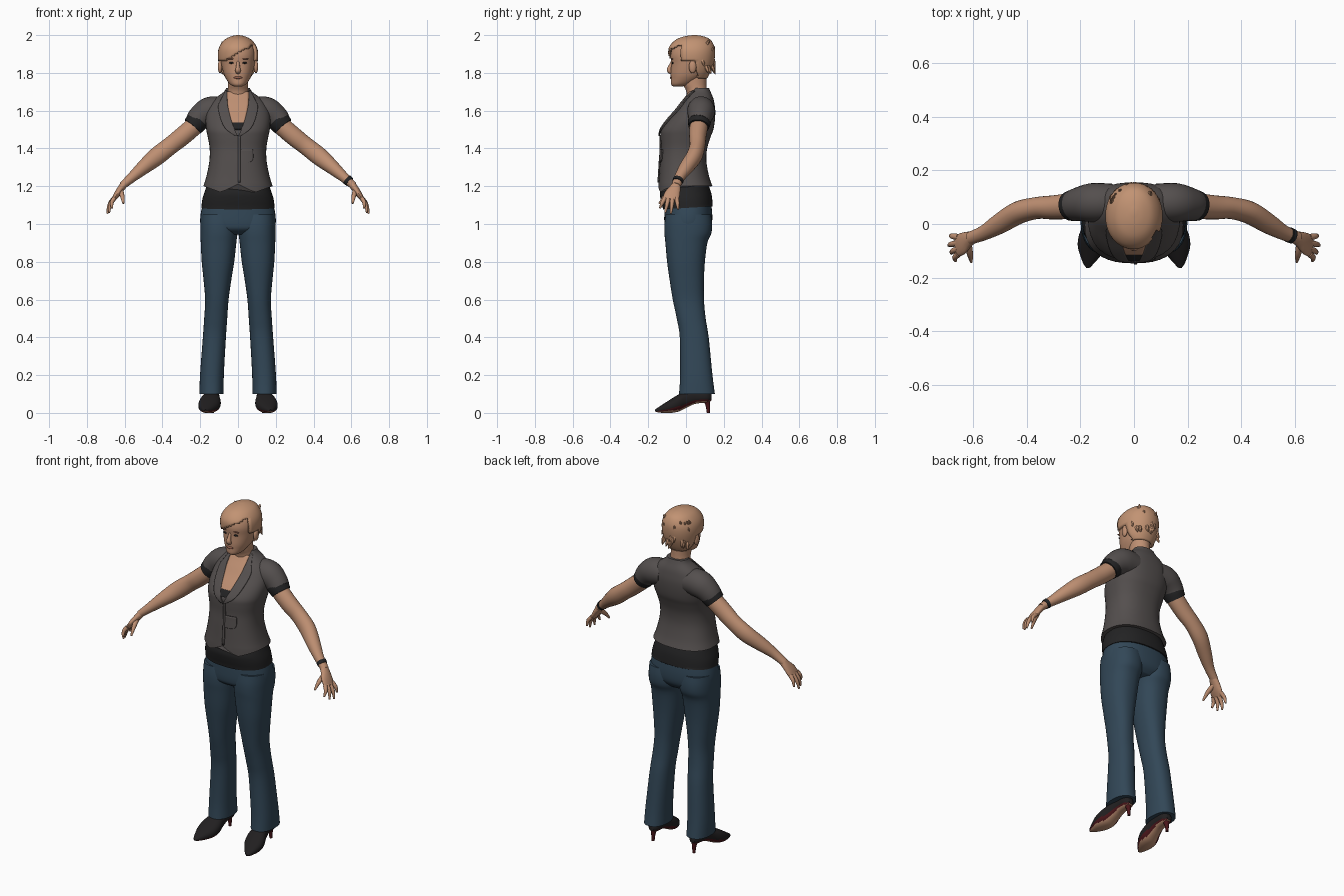
import bpy, bmesh, math, random
from mathutils import Vector

random.seed(4)


def material(name, r, g, b):
    lin = lambda c: ((c / 255 + 0.055) / 1.055) ** 2.4 if c > 10 else c / 255 / 12.92
    m = bpy.data.materials.new(name)
    m.diffuse_color = (lin(r), lin(g), lin(b), 1)
    return m


SKIN = material("skin", 190, 143, 114)
HAIR = material("hair", 194, 147, 115)
GREY = material("jacket_grey", 84, 79, 78)
DARK = material("shirt_black", 35, 35, 36)
DENIM = material("denim_blue", 50, 71, 87)
BLACK = material("shoe_black", 33, 31, 32)
RED = material("heel_dark_red", 75, 22, 26)
LIP = material("lips_and_brows", 150, 98, 80)


def smooth(rows, k=4):
    """Resample rows of numbers along a Catmull-Rom curve."""
    out = []
    for i in range(len(rows) - 1):
        p = [rows[max(0, min(len(rows) - 1, i + d))] for d in (-1, 0, 1, 2)]
        for s in range(k):
            t = s / k
            out.append([0.5 * (2 * b + (c - a) * t + (2 * a - 5 * b + 4 * c - d) * t * t
                               + (3 * b - a - 3 * c + d) * t ** 3) for a, b, c, d in zip(*p)])
    return out + [list(rows[-1])]


def ring(c, u, v, n=2.0, segs=40):
    pw = lambda q: math.copysign(abs(q) ** (2 / n), q)
    return [c + u * pw(math.cos(a)) + v * pw(math.sin(a))
            for a in (2 * math.pi * i / segs for i in range(segs))]


def finish(name, bm, mats, angle=45):
    bmesh.ops.recalc_face_normals(bm, faces=bm.faces)
    me = bpy.data.meshes.new(name)
    bm.to_mesh(me)
    bm.free()
    for m in mats:
        me.materials.append(m)
    for p in me.polygons:
        p.use_smooth = True
    me.set_sharp_from_angle(angle=math.radians(angle))
    ob = bpy.data.objects.new(name, me)
    bpy.context.collection.objects.link(ob)
    return ob


def loft(name, rings, *mats, keep=None, rule=None):
    bm = bmesh.new()
    vs = [[bm.verts.new(p) for p in r] for r in rings]
    n = len(vs[0])
    for a, b in zip(vs, vs[1:]):
        for i in range(n):
            bm.faces.new((a[i], a[(i + 1) % n], b[(i + 1) % n], b[i]))
    bm.faces.new(vs[0])
    bm.faces.new(vs[-1])
    bmesh.ops.recalc_face_normals(bm, faces=bm.faces)
    if keep:
        bad = [f for f in bm.faces if not keep(f.calc_center_median())]
        bmesh.ops.delete(bm, geom=bad, context='FACES')
    if rule:
        for f in bm.faces:
            f.material_index = rule(f.calc_center_median(), f.normal)
    return finish(name, bm, mats)


def z_rings(rows, n=2.3):
    """Rows of (z, centre x, half width, front y, back y)."""
    return [ring(Vector((cx, (f + b) / 2, z)), Vector((rx, 0, 0)), Vector((0, (b - f) / 2, 0)), n)
            for z, cx, rx, f, b in smooth(rows)]


def tube(name, rows, mat, segs=20, k=4):
    """Rows of (x, y, z, radius along y, other radius)."""
    pts = smooth(rows, k)
    rings = []
    for i, p in enumerate(pts):
        t = (Vector(pts[min(i + 1, len(pts) - 1)][:3]) - Vector(pts[max(i - 1, 0)][:3])).normalized()
        u = Vector((1, 0, 0)) if abs(t.y) > 0.9 else Vector((0, 1, 0))
        u = (u - t * u.dot(t)).normalized()
        rings.append(ring(Vector(p[:3]), u * p[3], t.cross(u) * p[4], 2, segs))
    return loft(name, rings, mat)


def ball(name, loc, size, mat):
    bm = bmesh.new()
    bmesh.ops.create_uvsphere(bm, u_segments=16, v_segments=10, radius=1)
    for v in bm.verts:
        v.co = Vector(loc) + Vector(a * b for a, b in zip(v.co, size))
    return finish(name, bm, [mat])


# Jacket body with a pointed front hem
JACKET = [(1.2, 0, .184, -.147, .140), (1.25, 0, .168, -.143, .123), (1.33, 0, .152, -.138, .108),
          (1.40, 0, .150, -.133, .112), (1.46, 0, .160, -.135, .130), (1.50, 0, .168, -.131, .145),
          (1.55, 0, .172, -.098, .153), (1.60, 0, .165, -.055, .155), (1.64, 0, .145, -.025, .150),
          (1.67, 0, .115, 0, .143), (1.70, 0, .075, .02, .130), (1.72, 0, .062, .035, .122)]
rings = z_rings(JACKET, 2.4)
for p in rings[0]:
    if p.y < 0:
        ax = abs(p.x)
        p.z = 1.212 - .5 * ax if ax < .09 else 1.167 + (ax - .09) * .36
loft("jacket_body", rings, GREY)

BODY = smooth(JACKET)


def front_y(x, z):
    for a, b in zip(BODY, BODY[1:]):
        if a[0] <= z <= b[0]:
            t = (z - a[0]) / (b[0] - a[0])
            _, _, rx, f, k = [p + (q - p) * t for p, q in zip(a, b)]
            return (f + k) / 2 - (k - f) / 2 * max(0, 1 - abs(x / rx) ** 2.4) ** (1 / 2.4)
    return 0


def patch(name, rows, mat, off, cols=10):
    """Thin plate following the jacket front; rows of (z, x0, x1)."""
    bm = bmesh.new()
    g = []
    for z, a, b in smooth(rows, 5):
        xs = [a + (b - a) * i / cols for i in range(cols + 1)]
        g.append([bm.verts.new((x, front_y(x, z) - off, z)) for x in xs])
    for r, s in zip(g, g[1:]):
        for i in range(cols):
            bm.faces.new((r[i], r[i + 1], s[i + 1], s[i]))
    m = finish(name, bm, [mat]).modifiers.new("thickness", 'SOLIDIFY')
    m.thickness, m.offset = .007, 0


# Neckline, lapels, pocket and front overlap
patch("chest", [(1.525, -.03, .03), (1.57, -.042, .042), (1.63, -.054, .054), (1.70, -.058, .058)], SKIN, .003)
patch("camisole", [(1.50, -.02, .02), (1.515, -.028, .028), (1.535, -.034, .034)], DARK, .005)
for s in (-1, 1):
    patch("lapel", [(1.465, 0, s * .012), (1.50, s * .018, s * .062), (1.55, s * .036, s * .09),
                    (1.62, s * .053, s * .104), (1.66, s * .057, s * .088),
                    (1.705, s * .058, s * .066)], GREY, .006)
patch("pocket_flap", [(1.325, .012, .05), (1.34, .012, .078), (1.395, .012, .078)], GREY, .003)
patch("front_overlap", [(1.22, 0, .012), (1.34, 0, .012), (1.47, 0, .012)], GREY, .003, 2)

# Undershirt and trouser hips
rings = z_rings([(1.085, 0, .194, -.122, .142), (1.13, 0, .189, -.134, .139),
                 (1.17, 0, .177, -.138, .132), (1.23, 0, .155, -.12, .11)])
for p in rings[0]:
    p.z += .06 * p.y
loft("undershirt", rings, DARK)
loft("trouser_hips", z_rings([(.945, 0, .12, -.07, .10), (.97, 0, .185, -.105, .125), (1.0, 0, .199, -.114, .137),
                              (1.05, 0, .198, -.115, .139), (1.11, 0, .186, -.113, .133)]), DENIM)

for s in (-1, 1):
    # Trouser legs
    leg = [(1.05, .1, .095, -.108, .132), (1.0, .1, .099, -.114, .138), (.95, .101, .098, -.114, .134),
           (.9, .103, .094, -.109, .113), (.8, .106, .086, -.1, .1), (.7, .109, .073, -.086, .095),
           (.6, .112, .062, -.07, .095), (.5, .118, .061, -.049, .104), (.4, .125, .061, -.033, .12),
           (.2, .138, .063, -.031, .14), (.1, .14, .064, -.037, .153)]
    loft("trouser_leg", z_rings([(z, s * c, r, f, b) for z, c, r, f, b in leg]), DENIM)

    # Pointed shoe with sole and heel: (y, x, half width, bottom, top)
    shoe = [(.135, .135, .015, .065, .1), (.11, .135, .034, .055, .12), (.05, .137, .038, .048, .125),
            (0, .142, .046, .026, .115), (-.04, .148, .057, .007, .097), (-.08, .155, .055, 0, .073),
            (-.12, .163, .037, 0, .047), (-.15, .17, .018, .003, .027), (-.165, .172, .005, .009, .017)]
    rings = [ring(Vector((s * x, y, (a + b) / 2)), Vector((r, 0, 0)), Vector((0, 0, (b - a) / 2)), 2.3)
             for y, x, r, a, b in smooth(shoe)]
    loft("shoe", rings, BLACK, SKIN, RED,
         rule=lambda c, n: 1 if n.z < -.75 else 2 if n.z < -.35 and c.z < .07 else 0)
    tube("shoe_heel", [(s * .135, .105, .085, .026, .026), (s * .135, .115, .045, .013, .013),
                       (s * .135, .118, 0, .008, .008)], RED, 12)

    # Sleeve and cuff
    tube("sleeve", [(s * .08, .08, 1.60, .07, .07), (s * .13, .08, 1.60, .073, .076),
                    (s * .165, .079, 1.59, .072, .074), (s * .2, .075, 1.565, .064, .066),
                    (s * .222, .07, 1.54, .059, .06)], GREY, 28)
    tube("sleeve_cuff", [(s * .208, .072, 1.553, .06, .061), (s * .222, .07, 1.537, .06, .059),
                         (s * .24, .067, 1.516, .055, .055)], DARK, 28)

    # Arm, palm, fingers and thumb
    tube("arm", [(s * .17, .075, 1.575, .045, .045), (s * .23, .068, 1.52, .048, .049),
                 (s * .30, .062, 1.46, .045, .049), (s * .36, .06, 1.413, .041, .047),
                 (s * .43, .043, 1.358, .042, .048), (s * .5, .002, 1.3, .038, .038),
                 (s * .56, -.033, 1.248, .028, .027), (s * .612, -.053, 1.203, .024, .02)], SKIN, 24)
    tube("palm", [(s * .6, -.05, 1.213, .022, .02), (s * .622, -.06, 1.185, .032, .018),
                  (s * .642, -.074, 1.155, .042, .016), (s * .66, -.083, 1.128, .04, .011)], SKIN)
    for dy, tip in ((.032, (.685, -.042, 1.078)), (.01, (.692, -.08, 1.055)),
                    (-.012, (.682, -.11, 1.06)), (-.031, (.666, -.138, 1.083))):
        a, b = Vector((.655, -.081 + dy, 1.137)), Vector(tip)
        m = (a + b) / 2 + Vector((.008, 0, .003))
        tube("finger", [(s * p.x, p.y, p.z, r, r) for p, r in ((a, .012), (m, .0105), (b, .005))], SKIN, 10)
    tube("thumb", [(s * .622, -.065, 1.18, .015, .015), (s * .613, -.108, 1.148, .012, .012),
                   (s * .607, -.142, 1.108, .005, .005)], SKIN, 10)

    # Ear, eye and brow
    ball("ear", (s * .095, .035, 1.832), (.012, .02, .034), SKIN)
    ball("eye", (s * .035, -.071, 1.853), (.014, .006, .005), DARK)
    ball("brow", (s * .037, -.073, 1.874), (.02, .006, .003), LIP)

# Wristband
tube("wristband", [(.578, -.04, 1.234, .029, .028), (.592, -.046, 1.222, .028, .026)], DARK)

# Neck, head and face
loft("neck", z_rings([(1.62, 0, .07, .01, .11), (1.70, 0, .056, .002, .11), (1.74, 0, .053, -.015, .108),
                      (1.80, 0, .055, -.02, .108)], 2), SKIN)
loft("head", z_rings([(1.728, 0, .022, -.068, -.02), (1.74, 0, .043, -.079, .03), (1.77, 0, .064, -.08, .08),
                      (1.80, 0, .077, -.081, .11), (1.85, 0, .089, -.078, .135), (1.90, 0, .093, -.081, .14),
                      (1.95, 0, .08, -.06, .13), (1.985, 0, .04, -.01, .09)], 2.1), SKIN)
tube("nose", [(0, -.07, 1.862, .008, .008), (0, -.083, 1.835, .01, .01), (0, -.089, 1.814, .013, .015),
              (0, -.077, 1.802, .01, .012)], SKIN, 12)
ball("lips", (0, -.079, 1.775), (.023, .007, .007), LIP)


# Short hair with a side-swept fringe, open around face and ears
def hair_keep(c):
    if c.y < -.03:
        return c.z > 1.905 + c.x * .55
    if c.y < .06:
        return c.z > 1.858
    return c.z > 1.77


hair = loft("hair", z_rings([(1.765, 0, .055, .03, .108), (1.80, 0, .085, -.04, .128),
                             (1.85, 0, .102, -.083, .147), (1.90, 0, .107, -.094, .154),
                             (1.94, 0, .098, -.088, .15), (1.975, 0, .072, -.055, .13),
                             (1.993, 0, .038, -.01, .095), (2.0, 0, .008, .035, .055)], 2.1),
            HAIR, keep=hair_keep)
m = hair.modifiers.new("thickness", 'SOLIDIFY')
m.thickness, m.offset = .012, -1

# Loose tufts at the crown, back and nape
for i in range(22):
    a = math.radians(random.uniform(20, 160))
    z = random.uniform(1.82, 1.955)
    r = .98 if z < 1.92 else .9
    x, y = .1 * r * math.cos(a), .03 + .115 * r * math.sin(a)
    up = .03 if z > 1.89 else -.04
    tube("hair_tuft", [(x * .97, y - .004, z, .012, .012), (x * 1.05, y + .007, z + up * .6, .008, .008),
                       (x * 1.08, y + .012, z + up, .001, .001)], HAIR, 6, 2)
